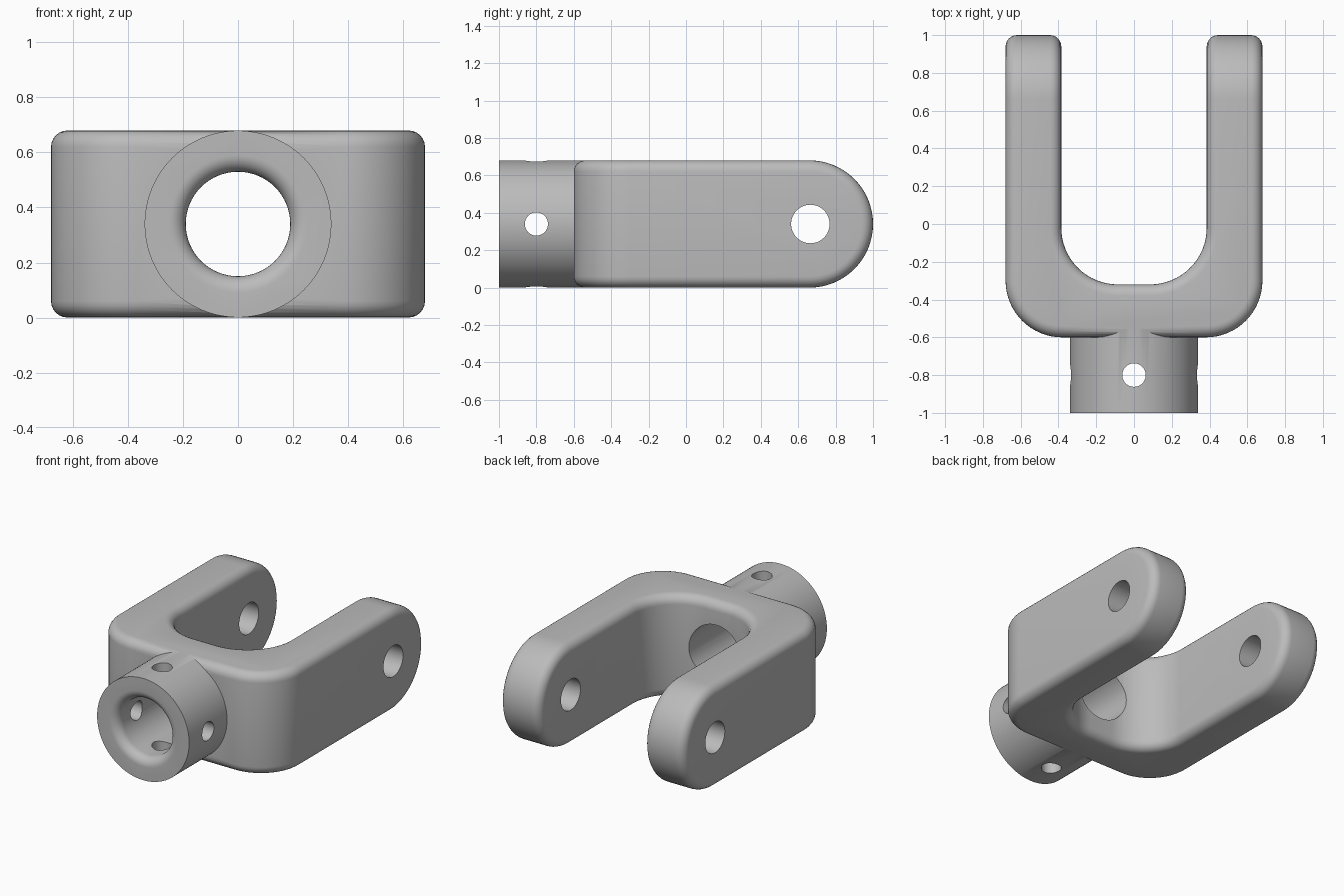
import bpy, bmesh, math
from mathutils import Vector, Matrix

if "Cube" in bpy.data.objects:
    bpy.data.objects.remove(bpy.data.objects["Cube"], do_unlink=True)

MID = 0.34          # height of the main axis and radius of the leg ends
steel = bpy.data.materials.new("steel_grey")
steel.use_nodes = True
GREY = (0.5, 0.5, 0.5, 1)
steel.diffuse_color = GREY
steel.node_tree.nodes["Principled BSDF"].inputs["Base Color"].default_value = GREY


def arc(cx, cy, r, start, end, n=16):
    angles = [math.radians(start + (end - start) * i / n) for i in range(n + 1)]
    return [(cx + r * math.cos(a), cy + r * math.sin(a)) for a in angles]


def finish(name, bm, helper=False):
    bmesh.ops.recalc_face_normals(bm, faces=bm.faces)
    mesh = bpy.data.meshes.new(name)
    bm.to_mesh(mesh)
    bm.free()
    mesh.materials.append(steel)
    obj = bpy.data.objects.new(name, mesh)
    bpy.context.collection.objects.link(obj)
    obj.hide_render = helper
    return obj


def prism(name, points, offset):
    bm = bmesh.new()
    face = bm.faces.new([bm.verts.new(p) for p in points])
    new = bmesh.ops.extrude_face_region(bm, geom=[face])["geom"]
    moved = [v for v in new if isinstance(v, bmesh.types.BMVert)]
    bmesh.ops.translate(bm, verts=moved, vec=Vector(offset))
    return finish(name, bm, name.endswith("cutter"))


def cylinder(name, centre, axis, radius, depth, sides=64):
    bm = bmesh.new()
    turn = Vector((0, 0, 1)).rotation_difference(Vector(axis)).to_matrix().to_4x4()
    bmesh.ops.create_cone(bm, cap_ends=True, segments=sides, radius1=radius, radius2=radius,
                          depth=depth, matrix=Matrix.Translation(centre) @ turn)
    return finish(name, bm, name.endswith("cutter"))


def boolean(target, tool, operation):
    mod = target.modifiers.new(tool.name, "BOOLEAN")
    mod.object, mod.operation, mod.solver = tool, operation, "EXACT"
    apply_all(target)
    bpy.data.objects.remove(tool, do_unlink=True)


def apply_all(obj):
    bpy.context.view_layer.objects.active = obj
    for mod in list(obj.modifiers):
        bpy.ops.object.modifier_apply(modifier=mod.name)


# U-shaped fork outline, extruded upwards
half = [(0.68, 1.2)] + arc(0.38, -0.3, 0.3, 0, -90)
inner = arc(0.085, -0.02, 0.3, -90, 0) + [(0.385, 1.2)]
outline = half + [(-x, y) for x, y in reversed(half)]
outline += [(-x, y) for x, y in reversed(inner)] + inner
fork = prism("clevis_fork", [(x, y, 0) for x, y in outline], (0, 0, 2 * MID))

# Rounded leg ends, cut by a side profile
side = [(-0.9, 0)] + arc(0.66, MID, MID, -90, 90, 32) + [(-0.9, 2 * MID)]
# keep the flat faces from coinciding with the fork's own
side = [(y, z + (-0.2 if z < 0.0001 and y < 0.5 else 0.2 if z > 0.6799 and y < 0.5 else 0))
        for y, z in side]
side = [(-0.9, -0.2), (0.6, -0.2), (0.6, 0)] + side[1:-1] + [(0.6, 2 * MID), (0.6, 0.88), (-0.9, 0.88)]
boolean(fork, prism("leg_end_cutter", [(-1, y, z) for y, z in side], (2, 0, 0)), "INTERSECT")

# Soft edges all round the fork
bm = bmesh.new()
bm.from_mesh(fork.data)
bmesh.ops.remove_doubles(bm, verts=bm.verts, dist=0.0005)
bmesh.ops.dissolve_limit(bm, angle_limit=0.01, verts=bm.verts, edges=bm.edges)
bm.to_mesh(fork.data)
bm.free()
bevel = fork.modifiers.new("soft_edges", "BEVEL")
bevel.width, bevel.segments = 0.06, 6
bevel.limit_method, bevel.angle_limit = "ANGLE", math.radians(40)
bevel.use_clamp_overlap = False
apply_all(fork)

# Socket collar joined to the front
boolean(fork, cylinder("socket_collar", (0, -0.72, MID), (0, 1, 0), 0.3395, 0.56, 96), "UNION")

# Main bore with a rounded mouth, turned about the axis
profile = [(0, -1.1), (0.25, -1.1)] + arc(0.25, -0.94, 0.06, 270, 180, 8) + [(0.19, -0.1), (0, -0.1)]
bm = bmesh.new()
verts = [bm.verts.new((r, y, MID)) for r, y in profile]
edges = [bm.edges.new(pair) for pair in zip(verts, verts[1:])]
bmesh.ops.spin(bm, geom=verts + edges, cent=(0, 0, MID), axis=(0, 1, 0),
               angle=2 * math.pi, steps=64)
bmesh.ops.remove_doubles(bm, verts=bm.verts, dist=0.0001)
boolean(fork, finish("bore_cutter", bm, True), "DIFFERENCE")

# Pin holes through the legs and cross holes through the collar
for name, y, axis, radius in (("leg_pin", 0.665, (1, 0, 0), 0.103),
                              ("collar_side", -0.8, (1, 0, 0), 0.062),
                              ("collar_top", -0.8, (0, 0, 1), 0.062)):
    boolean(fork, cylinder(name + "_cutter", (0, y, MID), axis, radius, 2, 48), "DIFFERENCE")

# Smooth shading with crisp machined edges
bpy.ops.object.select_all(action="DESELECT")
fork.select_set(True)
bpy.context.view_layer.objects.active = fork
bpy.ops.object.shade_smooth_by_angle(angle=math.radians(30))
